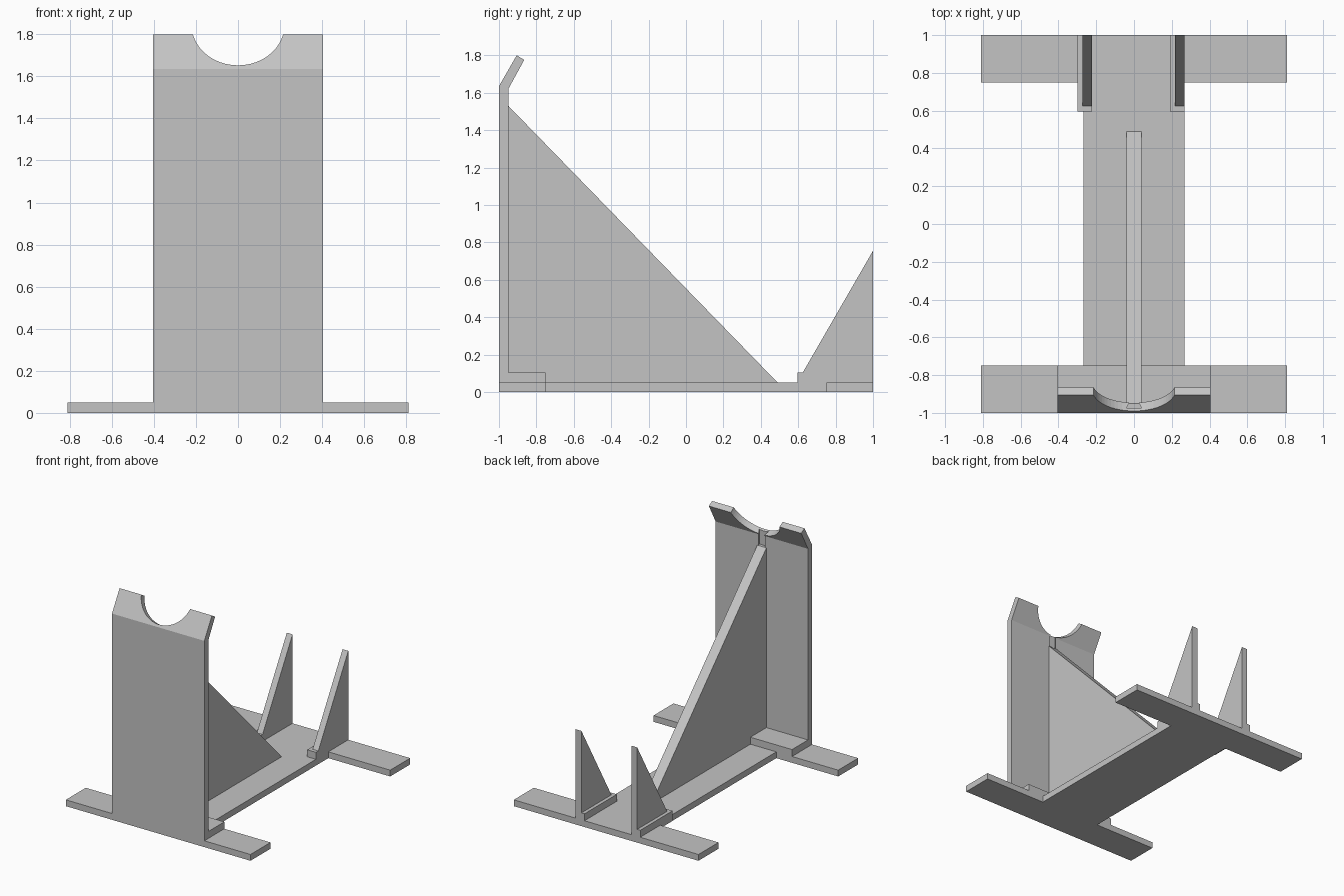
import bpy, bmesh, math
from mathutils import Vector

cube = bpy.data.objects.get("Cube")
if cube:
    bpy.data.objects.remove(cube, do_unlink=True)

grey = bpy.data.materials.new("plain grey")
grey.use_nodes = True
colour = (0.55, 0.55, 0.55, 1)
grey.diffuse_color = colour
grey.node_tree.nodes["Principled BSDF"].inputs["Base Color"].default_value = colour


def prism(name, points, axis, lo, hi):
    """Extrude a 2D outline along x (outline in y, z) or z (outline in x, y)."""
    place = {"x": lambda p, d: (d, p[0], p[1]),
             "z": lambda p, d: (p[0], p[1], d)}[axis]
    bm = bmesh.new()
    face = bm.faces.new([bm.verts.new(place(p, lo)) for p in points])
    top = bmesh.ops.extrude_face_region(bm, geom=[face])["geom"]
    shift = Vector(place((0, 0), hi - lo))
    for v in top:
        if isinstance(v, bmesh.types.BMVert):
            v.co += shift
    bmesh.ops.recalc_face_normals(bm, faces=bm.faces)
    mesh = bpy.data.meshes.new(name)
    bm.to_mesh(mesh)
    bm.free()
    mesh.materials.append(grey)
    obj = bpy.data.objects.new(name, mesh)
    bpy.context.collection.objects.link(obj)
    return obj


def cut(target, cutter):
    """Subtract the cutter and discard it."""
    mod = target.modifiers.new("cut", "BOOLEAN")
    mod.operation = "DIFFERENCE"
    mod.solver = "EXACT"
    mod.object = cutter
    bpy.context.view_layer.objects.active = target
    bpy.ops.object.modifier_apply(modifier=mod.name)
    bpy.data.objects.remove(cutter, do_unlink=True)


# Base: two cross bars joined by a spine
BAR, SPINE, T = 0.81, 0.267, 0.05
half = [(BAR, -1), (BAR, -0.75), (SPINE, -0.75),
        (SPINE, 0.75), (BAR, 0.75), (BAR, 1)]
prism("base", half + [(-x, y) for x, y in reversed(half)], "z", 0, T)

# Upright with a foot step and a lip bent backwards
upright = prism("upright", [(-1, T), (-0.75, T), (-0.75, 0.105), (-0.95, 0.105),
                            (-0.95, 1.62), (-0.865, 1.775), (-0.905, 1.8),
                            (-1, 1.635)], "x", -0.405, 0.405)

# Round notch, square to the lip
along = Vector((0, 0.5, math.cos(math.radians(30))))
centre = Vector((0, -1, 1.635)) + along * 0.24
bpy.ops.mesh.primitive_cylinder_add(vertices=64, radius=0.22, depth=0.3,
                                    location=centre,
                                    rotation=(math.radians(60), 0, 0))
notch = bpy.context.object
notch.name = "notch_cutter"
notch.hide_render = True
notch.data.materials.append(grey)
cut(upright, notch)

# Dovetail slot above the rib, open to the notch
slot = prism("slot_cutter", [(-0.04, -0.975), (0.04, -0.975),
                             (0.025, -0.945), (0.025, -0.9),
                             (-0.025, -0.9), (-0.025, -0.945)], "z", 1.53, 1.75)
slot.hide_render = True
cut(upright, slot)

# Sloping rib behind the upright
prism("rib", [(-0.95, T), (0.49, T), (-0.95, 1.53)], "x", -0.04, 0.04)

# Two rear fins, each on a rail that projects to the same side
for side, x in (("left", SPINE), ("right", -0.222)):
    prism(side + "_rail", [(0.595, 0.025), (0.75, 0.025), (0.75, T), (1, T),
                           (1, 0.105), (0.595, 0.105)], "x", x - 0.077, x)
    prism(side + "_fin", [(0.625, 0.105), (1, 0.105), (1, 0.755)],
          "x", x - 0.05, x)
